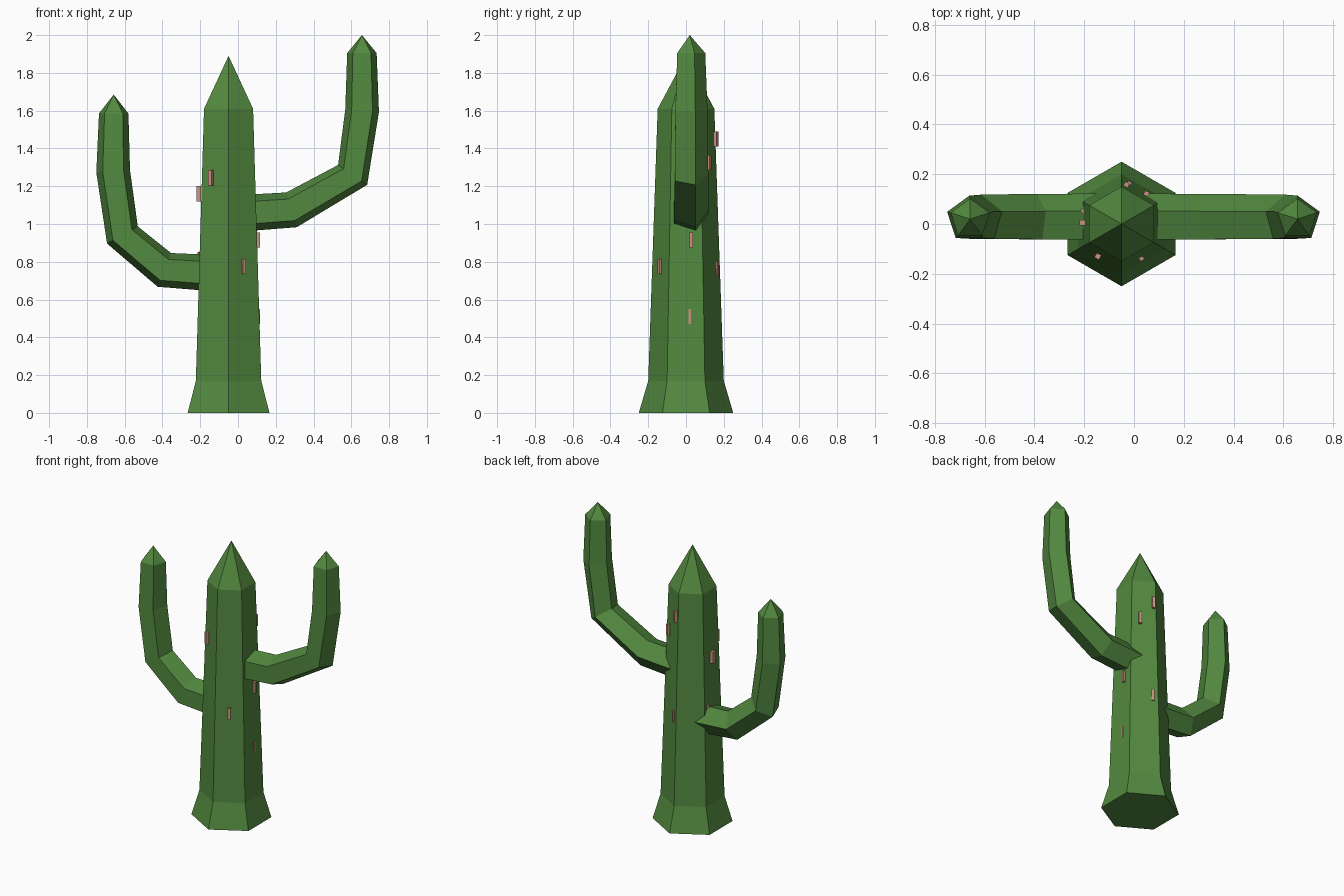
import bpy, bmesh, math
from mathutils import Vector, Matrix

if "Cube" in bpy.data.objects:
    bpy.data.objects.remove(bpy.data.objects["Cube"])


def material(name, rgb):
    m = bpy.data.materials.new(name)
    m.diffuse_color = (*rgb, 1)
    m.use_nodes = True
    m.node_tree.nodes["Principled BSDF"].inputs["Base Color"].default_value = m.diffuse_color
    return m


GREEN = material("cactus green", (0.085, 0.25, 0.05))
PINK = material("spine pink", (0.60, 0.30, 0.22))


def add_object(name, bm, mat):
    bmesh.ops.recalc_face_normals(bm, faces=bm.faces[:])
    me = bpy.data.meshes.new(name)
    bm.to_mesh(me)
    bm.free()
    me.materials.append(mat)
    ob = bpy.data.objects.new(name, me)
    bpy.context.collection.objects.link(ob)
    return ob


def loft(name, rings, apex, mat):
    """Skin a list of rings, cap the start and close the end in a point."""
    bm = bmesh.new()
    vs = [[bm.verts.new(p) for p in r] for r in rings]
    n = len(vs[0])
    bm.faces.new(vs[0])
    for a, b in zip(vs, vs[1:]):
        for i in range(n):
            j = (i + 1) % n
            bm.faces.new((a[i], a[j], b[j], b[i]))
    tip = bm.verts.new(apex)
    for i in range(n):
        bm.faces.new((vs[-1][i], vs[-1][(i + 1) % n], tip))
    return add_object(name, bm, mat)


# Trunk: tapered hexagon with flared foot and pointed top
CX = -0.05
profile = [(0.25, 0), (0.20, 0.17), (0.15, 1.61)]
rings = [[(CX + r * math.sin(k * math.pi / 3), r * math.cos(k * math.pi / 3), z)
          for k in range(6)] for r, z in profile]
loft("trunk", rings, (CX, 0, 1.89), GREEN)


# Arms: five-sided tubes bent upward, one flat corner towards the back
def arm(name, path, apex_z):
    pts = [Vector((x, 0.02, z)) for x, z, r in path]
    rings = []
    for i, p in enumerate(pts):
        d_in = (p - pts[i - 1]).normalized() if i else None
        d_out = (pts[i + 1] - p).normalized() if i + 1 < len(pts) else Vector((0, 0, 1))
        t = (d_in + d_out).normalized() if d_in else d_out
        u = Vector((-t.z, 0, t.x))
        r = path[i][2]
        rings.append([p + r * (math.sin(a) * u + math.cos(a) * Vector((0, 1, 0)))
                      for a in (k * math.tau / 5 for k in range(5))])
    loft(name, rings, (pts[-1].x, 0.02, apex_z), GREEN)


arm("right_arm", [(-0.01, 1.055, 0.102), (0.283, 1.075, 0.101), (0.607, 1.26, 0.098),
                  (0.657, 1.60, 0.094), (0.656, 1.905, 0.082)], 2.0)
arm("left_arm", [(-0.08, 0.737, 0.102), (-0.39, 0.757, 0.101), (-0.612, 0.942, 0.098),
                 (-0.661, 1.28, 0.094), (-0.658, 1.585, 0.082)], 1.685)

# Spines: small upright blocks on the trunk (x, y, z, turn, width)
spines = [
    (-0.145, -0.130, 1.245, 60, 0.021),
    (-0.207, 0.005, 1.16, 0, 0.024),
    (0.030, -0.138, 0.775, 30, 0.018),
    (0.107, 0.028, 0.915, 0, 0.018),
    (0.110, 0.020, 0.51, 0, 0.012),
    (-0.030, 0.158, 1.45, 60, 0.019),
    (0.050, 0.122, 1.325, 60, 0.019),
    (-0.020, 0.162, 0.765, 60, 0.018),
    (-0.202, 0.052, 0.812, 30, 0.020),
]
for i, (x, y, z, turn, w) in enumerate(spines):
    bm = bmesh.new()
    bmesh.ops.create_cube(bm, size=1, matrix=Matrix.Translation((x, y, z))
                          @ Matrix.Rotation(math.radians(turn), 4, 'Z')
                          @ Matrix.Diagonal((w, w, 0.08, 1)))
    add_object(f"spine_{i + 1}", bm, PINK)
